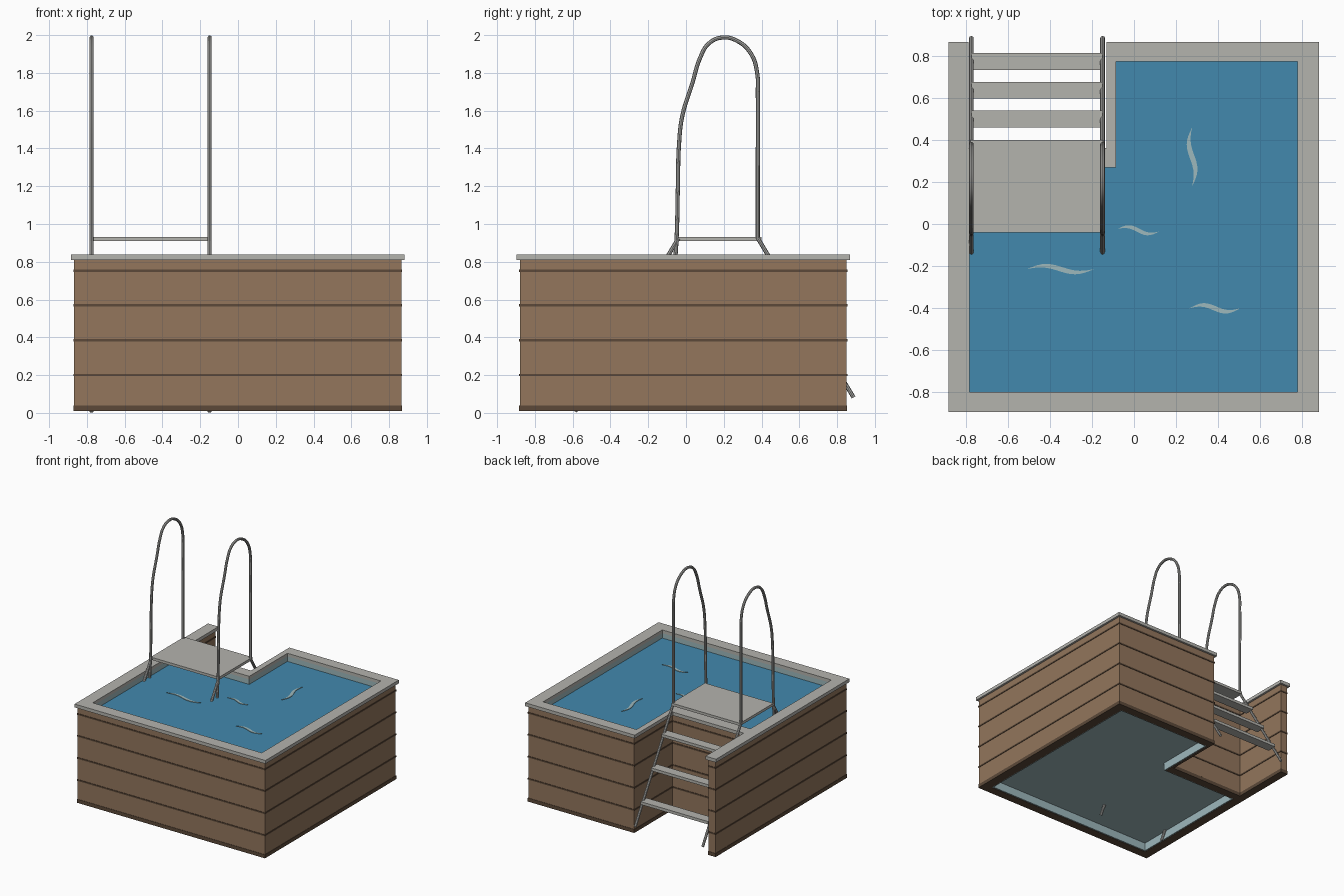
import bpy, bmesh
from math import sin, cos, pi, radians
from mathutils import Vector

if "Cube" in bpy.data.objects:
    bpy.data.objects.remove(bpy.data.objects["Cube"])


def material(name, *srgb):
    lin = [((c / 255 + 0.055) / 1.055) ** 2.4 for c in srgb] + [1]
    m = bpy.data.materials.new(name)
    m.use_nodes = True
    m.diffuse_color = lin
    m.node_tree.nodes["Principled BSDF"].inputs["Base Color"].default_value = lin
    return m


WOOD = material("brown wood", 147, 118, 92)
DARK = material("dark wood", 92, 73, 57)
STONE = material("grey stone", 180, 179, 174)
METAL = material("grey metal", 172, 172, 169)
WATER = material("blue water", 66, 137, 174)
LINER = material("pale blue liner", 158, 184, 188)


def finish(curve, name, mat, smooth=False):
    """Turn a curve into a clean mesh object."""
    ob = bpy.data.objects.new(name, curve)
    bpy.context.collection.objects.link(ob)
    bpy.ops.object.select_all(action="DESELECT")
    ob.select_set(True)
    bpy.context.view_layer.objects.active = ob
    bpy.ops.object.convert(target="MESH")
    ob = bpy.context.view_layer.objects.active
    bm = bmesh.new()
    bm.from_mesh(ob.data)
    bmesh.ops.remove_doubles(bm, verts=bm.verts, dist=0.0002)
    bmesh.ops.recalc_face_normals(bm, faces=bm.faces)
    bm.to_mesh(ob.data)
    bm.free()
    ob.data.materials.clear()
    ob.data.materials.append(mat)
    for p in ob.data.polygons:
        p.material_index = 0
        p.use_smooth = False
    if smooth:
        bpy.ops.object.shade_smooth_by_angle(angle=radians(40))
    return ob


def prism(name, mat, z0, z1, *outlines):
    """Extrude a flat outline; a second outline cuts a hole."""
    c = bpy.data.curves.new(name, "CURVE")
    c.dimensions = "2D"
    c.fill_mode = "BOTH"
    c.extrude = (z1 - z0) / 2
    for pts in outlines:
        s = c.splines.new("POLY")
        s.points.add(len(pts) - 1)
        for p, (x, y) in zip(s.points, pts):
            p.co = (x, y, 0, 1)
        s.use_cyclic_u = True
    ob = finish(c, name, mat)
    for v in ob.data.vertices:
        v.co.z += (z0 + z1) / 2
    return ob


def grow(pts, d):
    """Offset a right-angled counter-clockwise outline outwards."""
    out = []
    for i, p in enumerate(pts):
        a, b, c = Vector(pts[i - 1]), Vector(p), Vector(pts[(i + 1) % len(pts)])
        e = (b - a).normalized() + (c - b).normalized()
        out.append((b.x + d * e.y, b.y - d * e.x))
    return out


def box(name, mat, x0, x1, y0, y1, z0, z1):
    return prism(name, mat, z0, z1, [(x0, y0), (x1, y0), (x1, y1), (x0, y1)])


def tube(name, x, path, bezier=False):
    """Round bar following (y, z) points at a fixed x."""
    c = bpy.data.curves.new(name, "CURVE")
    c.dimensions = "3D"
    c.bevel_depth = 0.011
    c.bevel_resolution = 2
    c.use_fill_caps = True
    s = c.splines.new("BEZIER")
    s.bezier_points.add(len(path) - 1)
    for p, (y, z) in zip(s.bezier_points, path):
        p.co = (x, y, z)
        p.handle_left_type = p.handle_right_type = "AUTO" if bezier else "VECTOR"
    s.resolution_u = 6 if bezier else 1
    return finish(c, name, METAL, True)


# Outlines: the outer wall has a stair recess at the back
wall = [(-.868, -.88), (.865, -.88), (.865, .85), (-.115, .85),
        (-.115, .345), (-.805, .345), (-.805, .85), (-.868, .85)]
pool = [(-.785, -.8), (.78, -.8), (.78, .775), (-.085, .775), (-.085, .27), (-.785, .27)]
lined = grow(pool, .01)

# Basin
prism("wall", WOOD, .04, .812, wall, lined)
prism("base_trim", DARK, .01, .04, grow(wall, .003), lined)
prism("liner", LINER, .012, .812, lined, pool)
prism("floor", LINER, .08, .1, lined)
prism("water", WATER, .74, .77, grow(pool, .004))
prism("rim", STONE, .81, .838, grow(wall, .017), pool)
for z in (.2, .385, .57, .752):
    prism("plank_seam", DARK, z - .006, z + .006, grow(wall, .004), grow(wall, -.005))


# Ripples: tapered wavy plates on the water
def ripple(cx, cy, length, angle, amp, width):
    n = 14
    mid = [(t / n, amp * sin(2 * pi * t / n), width / 2 * sin(pi * t / n)) for t in range(n + 1)]
    loop = [((t - .5) * length, y - w) for t, y, w in mid]
    loop += [((t - .5) * length, y + w) for t, y, w in reversed(mid[1:-1])]
    ca, sa = cos(angle), sin(angle)
    prism("ripple", LINER, .769, .774,
          [(cx + x * ca - y * sa, cy + x * sa + y * ca) for x, y in loop])


ripple(-.35, -.215, .32, 0, .016, .024)
ripple(.02, -.03, .2, -.06, .014, .02)
ripple(.385, -.402, .24, 0, .016, .024)
ripple(.277, .32, .28, pi / 2, -.016, .026)

# Ladder: platform, treads on both sides, legs and hooped handrails
LEFT, RIGHT = -.15, -.775
box("platform", STONE, RIGHT - .005, LEFT + .003, -.04, .4, .91, .932)
for i in range(3):
    z = .715 - .23 * i
    y = .5 + .1375 * i
    box("outer_tread", STONE, RIGHT, LEFT, y - .04, y + .04, z - .012, z + .012)
    box("inner_tread", STONE, RIGHT, LEFT, .34 - y - .04, .34 - y + .04, z - .012, z + .012)

hoop = [(-.062, .75), (-.05, .92), (-.043, 1.2), (-.037, 1.42), (-.02, 1.57), (.035, 1.75),
        (.075, 1.88), (.12, 1.955), (.19, 1.987), (.27, 1.97), (.345, 1.9), (.378, 1.79),
        (.38, 1.7), (.38, 1.3), (.38, .92)]
for side, x in (("left", LEFT), ("right", RIGHT)):
    tube(side + "_handrail", x, hoop, True)
    tube(side + "_outer_leg", x, [(.38, .925), (.887, .082)])
    tube(side + "_inner_leg", x, [(-.04, .925), (-.587, .007)])
